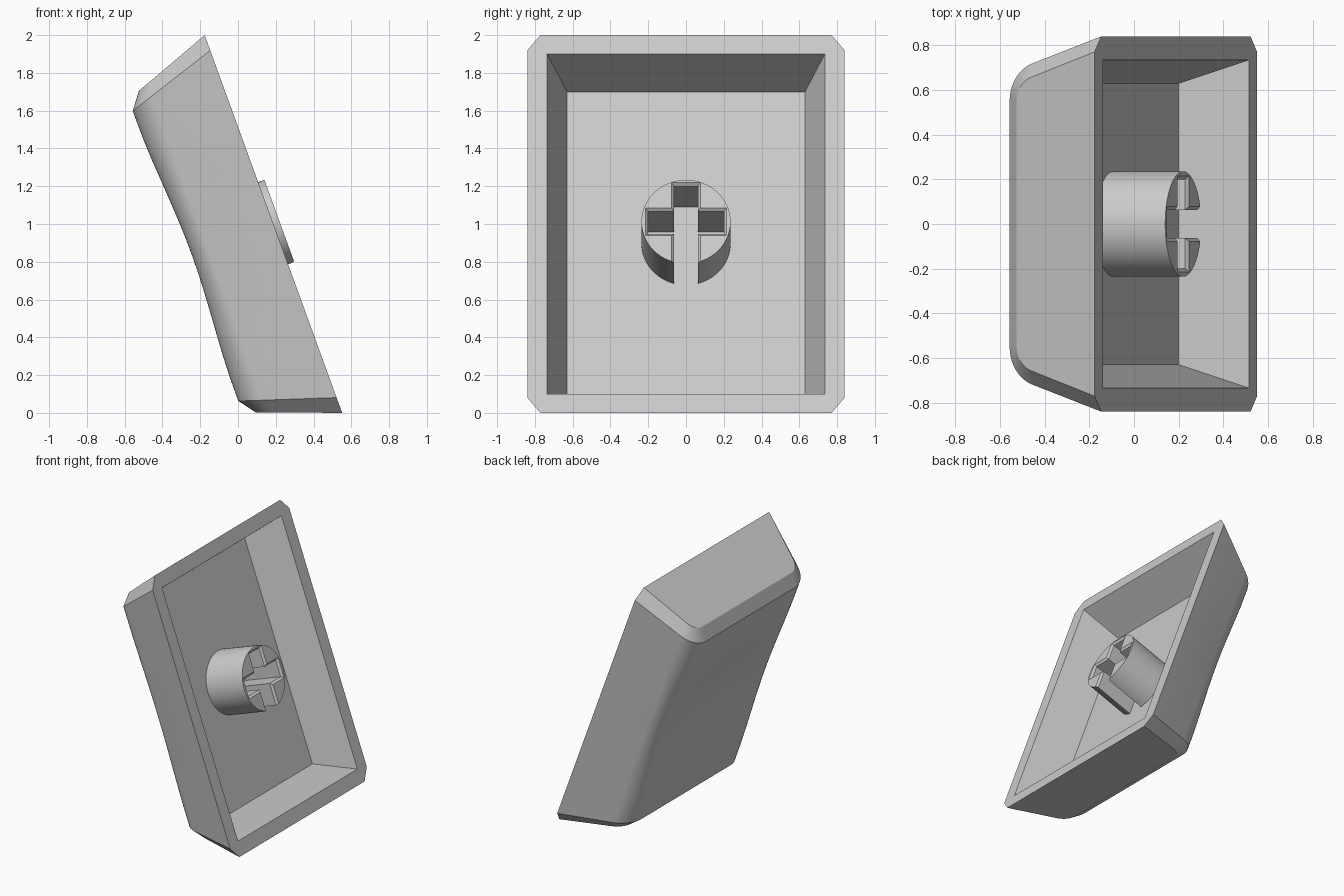
import bpy, bmesh, math
from mathutils import Vector

if "Cube" in bpy.data.objects:
    bpy.data.objects.remove(bpy.data.objects["Cube"])

# Tilted frame: v runs up the rim, y across, d down into the cap from the rim
TILT = math.radians(20)
CENTRE = Vector((0.1875, 0, 1.0))
UP = Vector((-math.sin(TILT), 0, math.cos(TILT)))
OUT = Vector((math.cos(TILT), 0, math.sin(TILT)))


def place(v, y, d):
    return CENTRE + UP * v + Vector((0, y, 0)) - OUT * d


grey = bpy.data.materials.new("light grey plastic")
grey.use_nodes = True
colour = (0.6, 0.6, 0.6, 1)
grey.diffuse_color = colour
grey.node_tree.nodes["Principled BSDF"].inputs["Base Color"].default_value = colour


def loft(name, loops):
    """Closed solid through equal-length loops of (v, y, d) points."""
    bm = bmesh.new()
    rings = [[bm.verts.new(place(*p)) for p in loop] for loop in loops]
    n = len(rings[0])
    for a, b in zip(rings, rings[1:]):
        for i in range(n):
            j = (i + 1) % n
            bm.faces.new((a[i], a[j], b[j], b[i]))
    bm.faces.new(rings[0])
    bm.faces.new(rings[-1])
    bmesh.ops.recalc_face_normals(bm, faces=bm.faces)
    mesh = bpy.data.meshes.new(name)
    bm.to_mesh(mesh)
    bm.free()
    mesh.materials.append(grey)
    ob = bpy.data.objects.new(name, mesh)
    bpy.context.collection.objects.link(ob)
    return ob


def activate(ob):
    bpy.ops.object.select_all(action="DESELECT")
    ob.select_set(True)
    bpy.context.view_layer.objects.active = ob


def cut(ob, cutter):
    mod = ob.modifiers.new("cut", "BOOLEAN")
    mod.operation = "DIFFERENCE"
    mod.solver = "EXACT"
    mod.object = cutter
    activate(ob)
    bpy.ops.object.modifier_apply(modifier=mod.name)
    bpy.data.objects.remove(cutter)


def smooth(ob, angle):
    activate(ob)
    bpy.ops.object.shade_smooth_by_angle(angle=math.radians(angle))


# Cross-section of the cap: sloped walls, rounded shoulders, flat top
SLOPE = 0.325
SHOULDER_Y, SHOULDER_D = 0.55, 0.317


def section(r):
    pts = []
    for i in range(11):
        a = math.radians(18 + 72 * i / 10)
        pts.append((SHOULDER_Y + r * math.cos(a), SHOULDER_D + r * math.sin(a), i / 10))
    y, d, _ = pts[0]
    pts.insert(0, (y + SLOPE * d, 0, 0))
    pts += [(SHOULDER_Y * (1 - i / 8), SHOULDER_D + r, 1) for i in range(1, 9)]
    return pts + [(-y, d, w) for y, d, w in reversed(pts[:-1])]


def dish(v, y):
    if abs(v) > 0.75:
        return 0
    across = 0.035 + 0.02 * max(0, 1 - (y / SHOULDER_Y) ** 2)
    return across * math.cos(math.pi * v / 1.5) ** 2


# Cap body: bevelled ends and a shallow finger dish along its length
def end_loop(side):
    return [(side * (1.064 - 0.37 * d), y, d) for y, d, _ in section(0.112)]


loops = [end_loop(-1)]
STEPS = 40
for k in range(STEPS + 1):
    s = 2 * k / STEPS - 1
    ring = []
    for y, d, w in section(0.178):
        v = s * (0.978 - SLOPE * d)
        ring.append((v, y, d - w * dish(v, y)))
    loops.append(ring)
loops.append(end_loop(1))
cap = loft("cap_shell", loops)


# Hollow underside with sloped inner walls
def rectangle(d):
    v, y = 0.957 - 0.35 * d, 0.735 - 0.353 * d
    return [(v, y, d), (-v, y, d), (-v, -y, d), (v, -y, d)]


cut(cap, loft("cavity_cutter", [rectangle(-0.1), rectangle(0.297)]))
smooth(cap, 20)


# Round stem with a cross slot, open at the lower side
def circle(r, d, n=64):
    return [(r * math.cos(math.tau * i / n), r * math.sin(math.tau * i / n), d)
            for i in range(n)]


def cross(e, d):
    h, arm, top, low = 0.063 + e, 0.2 + e, 0.205 + e, -0.4
    half = [(top, h), (h, h), (h, arm), (-h, arm), (-h, h), (low, h)]
    return [(v, y, d) for v, y in half] + [(v, -y, d) for v, y in reversed(half)]


stem = loft("stem", [circle(0.236, -0.035), circle(0.236, 0.31)])
cut(stem, loft("slot_cutter", [cross(0.015, -0.1), cross(0.015, -0.035),
                               cross(0, -0.02), cross(0, 0.4)]))
smooth(stem, 25)
